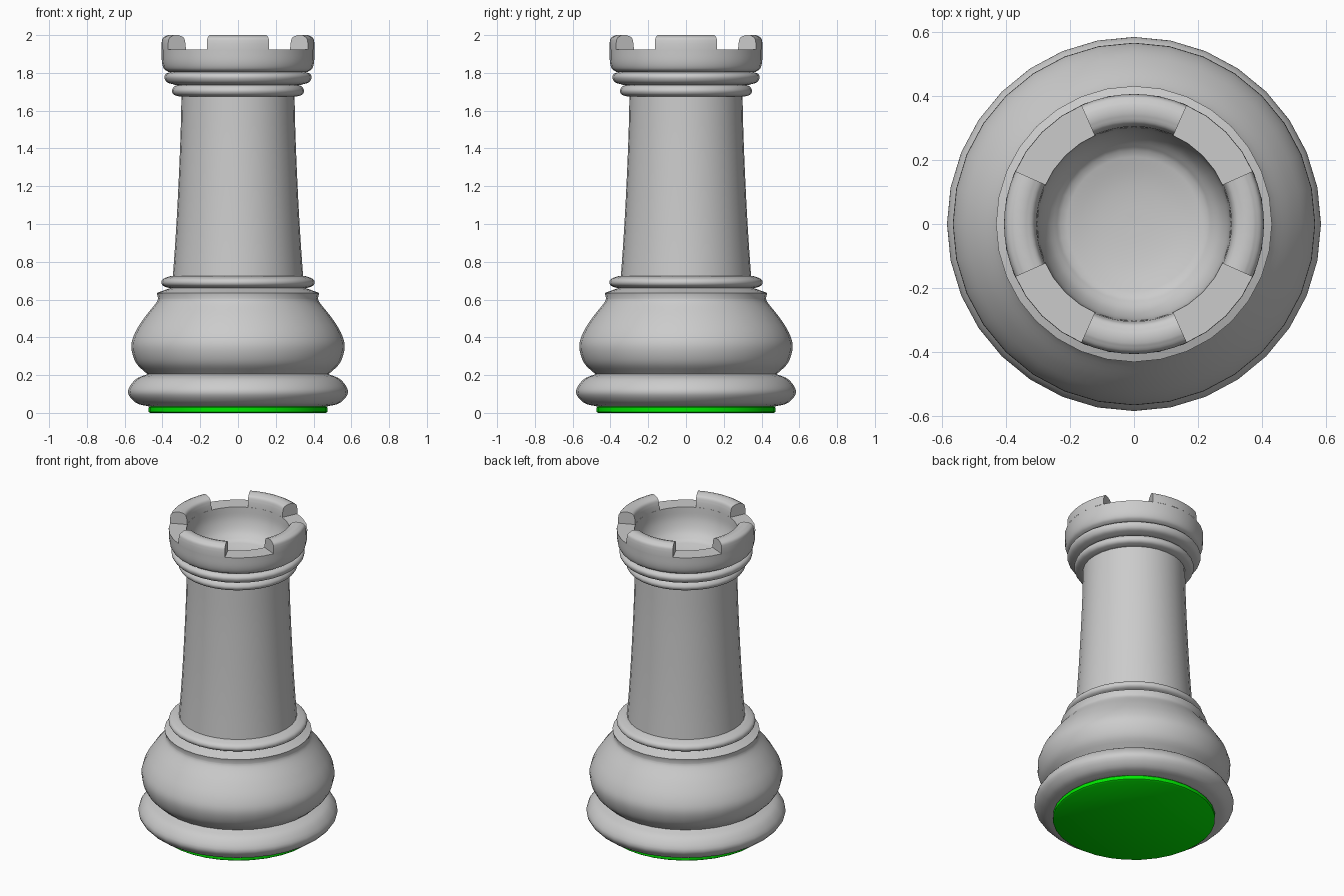
import bpy, bmesh, math
from mathutils import Vector

if "Cube" in bpy.data.objects:
    bpy.data.objects.remove(bpy.data.objects["Cube"])

SIDES = 32


def curve(pts, n=4):
    """Catmull-Rom curve through (radius, z) points."""
    p = [Vector(q) for q in pts]
    p = [2 * p[0] - p[1]] + p + [2 * p[-1] - p[-2]]
    out = []
    for a, b, c, d in zip(p, p[1:], p[2:], p[3:]):
        for i in range(n):
            t = i / n
            out.append(0.5 * (2 * b + (c - a) * t + (2 * a - 5 * b + 4 * c - d) * t ** 2
                              + (3 * b - a - 3 * c + d) * t ** 3))
    return [(max(v.x, 0), v.y) for v in out + [p[-2]]]


def finish(bm, name, angle=40):
    bmesh.ops.remove_doubles(bm, verts=bm.verts, dist=1e-5)
    bmesh.ops.recalc_face_normals(bm, faces=bm.faces)
    mesh = bpy.data.meshes.new(name)
    bm.to_mesh(mesh)
    bm.free()
    ob = bpy.data.objects.new(name, mesh)
    bpy.context.collection.objects.link(ob)
    bpy.ops.object.select_all(action='DESELECT')
    ob.select_set(True)
    bpy.context.view_layer.objects.active = ob
    bpy.ops.object.shade_smooth_by_angle(angle=math.radians(angle))
    return ob


def sweep(bm, profile, angles):
    """Sweep a (radius, z) profile around the z axis; returns the vertex columns."""
    cols = [[bm.verts.new((r * math.cos(a), r * math.sin(a), z)) for r, z in profile]
            for a in angles]
    for c, d in zip(cols, cols[1:]):
        for i in range(len(profile) - 1):
            bm.faces.new((c[i], d[i], d[i + 1], c[i + 1]))
    return cols


def lathe(name, profile):
    bm = bmesh.new()
    sweep(bm, profile, [2 * math.pi * i / SIDES for i in range(SIDES + 1)])
    return finish(bm, name)


# Green felt pad under the base
felt = lathe("felt_pad", [(0, 0), (0.465, 0), (0.474, 0.006), (0.474, 0.028), (0.465, 0.036), (0, 0.036)])
green = bpy.data.materials.new("green_felt")
green.diffuse_color = (0.0, 0.8, 0.0, 1)
green.use_nodes = True
green.node_tree.nodes["Principled BSDF"].inputs["Base Color"].default_value = green.diffuse_color
felt.data.materials.append(green)

# Foot ring and bulb with its small lip
lathe("foot_ring", [(0, 0.035)] + curve([(0.475, 0.035), (0.54, 0.053), (0.583, 0.11), (0.545, 0.175), (0.48, 0.205)]))
lathe("bulb", curve([(0.48, 0.205), (0.54, 0.265), (0.565, 0.35), (0.545, 0.425), (0.495, 0.505), (0.435, 0.58), (0.423, 0.605)])
      + [(0.43, 0.635), (0.37, 0.642)])

# Collar between bulb and shaft
lathe("collar", [(0.43, 0.635), (0.36, 0.66)]
      + curve([(0.36, 0.66), (0.395, 0.672), (0.406, 0.69), (0.395, 0.71), (0.355, 0.725)]) + [(0.33, 0.725)])

# Tapered shaft
lathe("shaft", curve([(0.345, 0.72), (0.331, 0.92), (0.318, 1.15), (0.305, 1.45), (0.299, 1.69)]))

# Two rings below the crown
lathe("lower_neck_ring", [(0.28, 1.675)] + curve([(0.31, 1.675), (0.34, 1.685), (0.35, 1.707), (0.335, 1.73), (0.31, 1.737)]))
lathe("upper_neck_ring", [(0.30, 1.735)] + curve([(0.335, 1.737), (0.375, 1.75), (0.39, 1.776), (0.38, 1.796), (0.35, 1.806)]))

# Crown: outer wall, notch floor and hollow bowl
lathe("crown", [(0.35, 1.806)] + curve([(0.37, 1.806), (0.392, 1.822), (0.403, 1.86), (0.405, 1.924)])
      + [(0.302, 1.924)] + curve([(0.302, 1.924), (0.295, 1.85), (0.27, 1.785), (0.23, 1.74)])
      + curve([(0.23, 1.74), (0.15, 1.72), (0.08, 1.711), (0, 1.708)]))

# Four rounded battlements
block = [(0.405, 1.924)] + curve([(0.405, 1.955), (0.398, 1.984), (0.372, 2.0)])
block += curve([(0.345, 2.0), (0.315, 1.987), (0.304, 1.955)]) + [(0.302, 1.924)]
for k in range(4):
    bm = bmesh.new()
    mid, half = k * math.pi / 2, math.radians(24)
    cols = sweep(bm, block, [mid + half * (i / 4 - 1) for i in range(9)])
    bm.faces.new(cols[0])
    bm.faces.new(cols[-1])
    finish(bm, f"battlement_{k + 1}")
